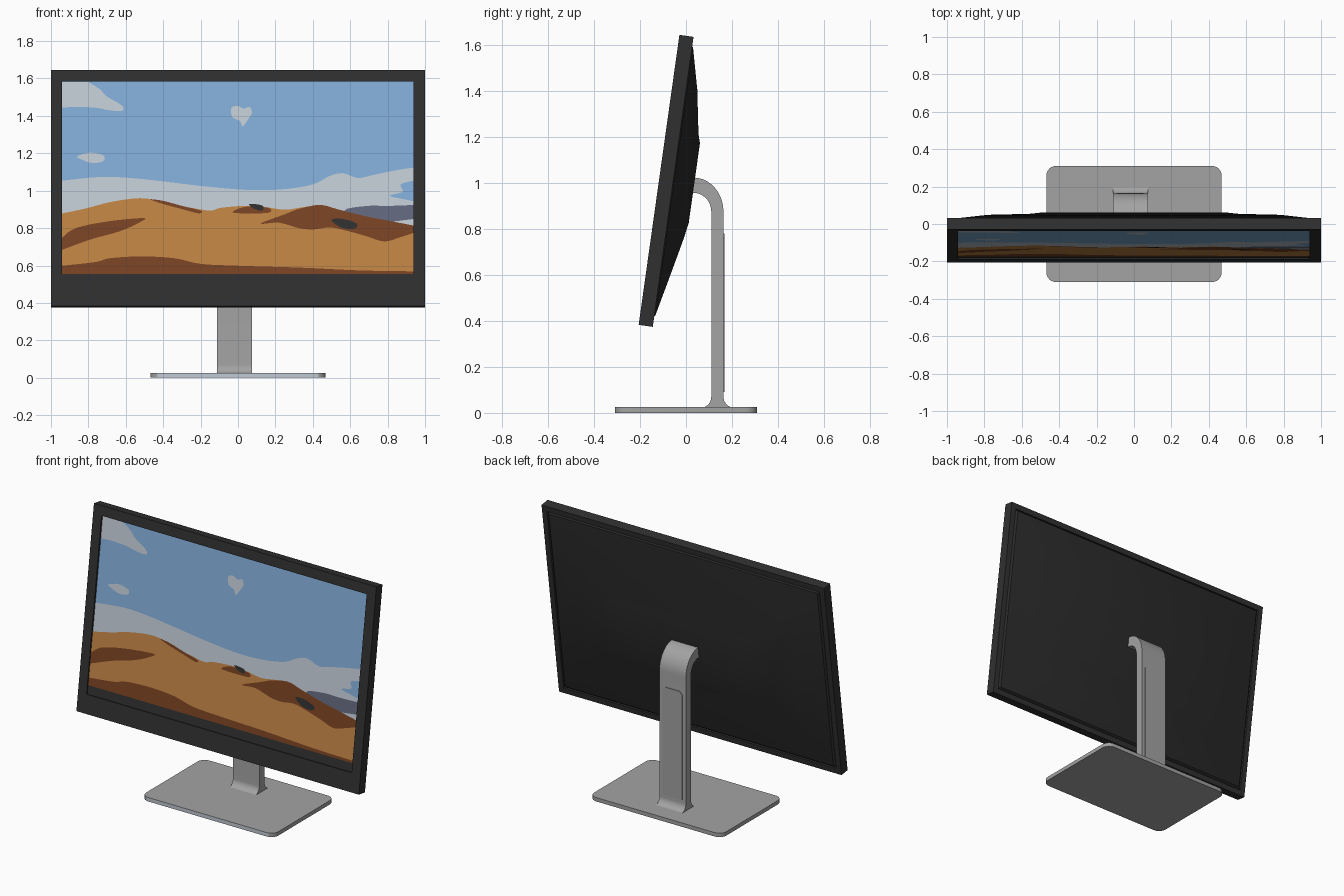
import bpy, bmesh, math
from mathutils import Vector

if "Cube" in bpy.data.objects:
    bpy.data.objects.remove(bpy.data.objects["Cube"])

TILT = math.radians(8)
FOOT = Vector((0, -0.206, 0.383))          # lower front edge of the tilted panel
H = (1.645 - FOOT.z) / math.cos(TILT)      # panel height along its own plane


def material(name, rgb):
    lin = [((c / 255 + 0.055) / 1.055) ** 2.4 for c in rgb]
    m = bpy.data.materials.new(name)
    m.diffuse_color = (*lin, 1)
    m.use_nodes = True
    m.node_tree.nodes["Principled BSDF"].inputs["Base Color"].default_value = m.diffuse_color
    return m


FRAME = material("charcoal_frame", (48, 48, 48))
BACK = material("black_back", (42, 42, 42))
METAL = material("grey_metal", (163, 163, 163))
SKY = material("sky_blue", (130, 173, 214))
CLOUD = material("pale_cloud", (193, 202, 211))
SAND = material("orange_sand", (191, 131, 68))
SHADE = material("brown_sand", (121, 66, 34))
HILL = material("slate_hill", (97, 103, 124))


def make(name, bm, *mats, tilted=False, smooth=None):
    me = bpy.data.meshes.new(name)
    bm.to_mesh(me)
    bm.free()
    ob = bpy.data.objects.new(name, me)
    bpy.context.collection.objects.link(ob)
    for m in mats:
        me.materials.append(m)
    if tilted:
        ob.location = FOOT
        ob.rotation_euler.x = -TILT
    if smooth:
        bpy.ops.object.select_all(action='DESELECT')
        ob.select_set(True)
        bpy.context.view_layer.objects.active = ob
        bpy.ops.object.shade_smooth_by_angle(angle=math.radians(smooth))
    return ob


def loft(rects, cap=False):
    """Join rectangles (x0, x1, v0, v1, depth) one after another."""
    bm = bmesh.new()
    rings = [[bm.verts.new(p) for p in ((a, d, c), (b, d, c), (b, d, e), (a, d, e))]
             for a, b, c, e, d in rects]
    for r, s in zip(rings, rings[1:]):
        for i in range(4):
            j = (i + 1) % 4
            bm.faces.new((r[i], r[j], s[j], s[i]))
    if cap:
        bm.faces.new(rings[-1])
    return bm


def prism(pts, vec):
    """Extrude a flat outline along vec into a solid."""
    bm = bmesh.new()
    f = bm.faces.new([bm.verts.new(p) for p in pts])
    ext = bmesh.ops.extrude_face_region(bm, geom=[f])['geom']
    bmesh.ops.translate(bm, vec=vec, verts=[g for g in ext if isinstance(g, bmesh.types.BMVert)])
    bmesh.ops.recalc_face_normals(bm, faces=bm.faces)
    return bm


def arc(cx, cy, rx, ry, a0, a1, n=10):
    return [(cx + rx * math.cos(math.radians(a0 + (a1 - a0) * i / n)),
             cy + ry * math.sin(math.radians(a0 + (a1 - a0) * i / n))) for i in range(n + 1)]


# Display frame: back lip, outer walls, front bezel and screen recess
X0, X1, Z0, Z1 = -0.94, 0.937, 0.50, 1.585
up = lambda z: (z - FOOT.z) / math.cos(TILT)
REC = 0.012
bm = loft([(-.965, .965, .035, H - .035, .05), (-.965, .965, .035, H - .035, .062),
           (-1, 1, 0, H, .062), (-1, 1, 0, H, 0),
           (X0, X1, up(Z0), up(Z1), 0), (X0, X1, up(Z0), up(Z1), REC)])
bmesh.ops.recalc_face_normals(bm, faces=bm.faces)
outer = max(bm.faces, key=lambda f: f.calc_center_median().x)
if outer.normal.x < 0:
    bmesh.ops.reverse_faces(bm, faces=bm.faces)
make("display_frame", bm, FRAME, tilted=True)

# Bulging back cover
bm = loft([(-w, w, a, b, d) for w, a, b, d in (
    (.965, .035, H - .035, .05), (.95, .05, H - .045, .066), (.78, .25, 1.05, .11),
    (.56, .40, .86, .142), (.50, .47, .82, .154))], cap=True)
bmesh.ops.recalc_face_normals(bm, faces=bm.faces)
bm.faces.ensure_lookup_table()
if bm.faces[-1].normal.y < 0:
    bmesh.ops.reverse_faces(bm, faces=bm.faces)
make("back_cover", bm, BACK, tilted=True, smooth=25)


# Screen picture: thin layered sheets
def curve(pts, closed=False, n=4):
    """Catmull-Rom curve through the points."""
    k = len(pts)
    at = lambda i: Vector(pts[i % k] if closed else pts[min(max(i, 0), k - 1)])
    out = []
    for i in range(k if closed else k - 1):
        a, b, c, d = (at(i + o) for o in (-1, 0, 1, 2))
        for s in range(n):
            t = s / n
            out.append((2 * b + (c - a) * t + (2 * a - 5 * b + 4 * c - d) * t * t
                        + (3 * b - a - 3 * c + d) * t ** 3) / 2)
    return out if closed else out + [at(k - 1)]


def sheet(name, mat, layer, pts):
    bm = bmesh.new()
    f = bm.faces.new([bm.verts.new((min(max(x, X0), X1), REC - 0.001 * layer, up(z))) for x, z in pts])
    f.normal_update()
    if f.normal.y > 0:
        f.normal_flip()
    bmesh.ops.triangulate(bm, faces=bm.faces)
    make(name, bm, mat, tilted=True)


def band(name, mat, layer, top, base):
    sheet(name, mat, layer, curve(top) + [(X1, base), (X0, base)])


def blob(name, mat, layer, *pts):
    sheet(name, mat, layer, curve(pts, True))


sheet("sky", SKY, 0, [(X0, Z0), (X1, Z0), (X1, Z1), (X0, Z1)])
band("haze", CLOUD, 1, [
    (X0, 1.055), (-.74, 1.075), (-.58, 1.07), (-.39, 1.05), (-.18, 1.025), (.06, 1.005), (.25, 1.01),
    (.40, 1.035), (.49, 1.08), (.56, 1.095), (.64, 1.07), (.72, 1.085), (.84, 1.11), (X1, 1.125)], .7)
sheet("sky_gap", SKY, 2, curve([(X1, 1.055), (.87, 1.035), (.88, .995), (.81, .975), (.89, .955), (X1, .945)]))
sheet("far_hill", HILL, 2, curve([(X1, .925), (.80, .92), (.69, .92), (.57, .895), (.70, .83), (X1, .85)]))
band("sand", SAND, 3, [
    (X0, .88), (-.82, .905), (-.685, .94), (-.55, .96), (-.46, .955), (-.34, .925), (-.25, .91),
    (-.15, .895), (-.09, .91), (.035, .92), (.14, .915), (.25, .90), (.36, .915), (.44, .92),
    (.54, .895), (.68, .865), (.81, .835), (X1, .815)], Z0)
sheet("left_dune_shade", SHADE, 4, curve([
    (X0, .75), (-.87, .80), (-.71, .835), (-.51, .855), (-.52, .835), (-.63, .785), (-.79, .74), (X0, .685)]))
sheet("right_dune_shade", SHADE, 4, curve([
    (X1, .775), (.86, .75), (.78, .73), (.68, .76), (.57, .79), (.49, .805), (.41, .795), (.33, .80),
    (.22, .83), (.12, .825), (.25, .875), (.33, .905), (.44, .925), (.54, .90), (.68, .865),
    (.81, .84), (X1, .815)]))
blob("ridge_shade", SHADE, 4, (-.47, .955), (-.40, .947), (-.30, .92), (-.20, .895), (-.21, .88),
     (-.30, .903), (-.40, .93))
blob("middle_shade", SHADE, 4, (-.03, .885), (.04, .915), (.16, .91), (.17, .885), (.08, .88))
blob("middle_rock", FRAME, 5, (.06, .93), (.13, .922), (.13, .895), (.085, .905))
blob("right_rock", FRAME, 5, (.50, .845), (.56, .85), (.635, .825), (.62, .797), (.55, .805))
band("near_shade", SHADE, 4, [
    (X0, .60), (-.76, .62), (-.685, .64), (-.52, .65), (-.34, .64), (-.20, .61), (0, .60),
    (.33, .59), (.65, .575), (X1, .57)], Z0)
band("bottom_strip", FRAME, 5, [(X0, .555), (X1, .555)], Z0)
sheet("corner_cloud", CLOUD, 1, curve([
    (X0, 1.445), (-.87, 1.45), (-.76, 1.445), (-.68, 1.43), (-.615, 1.43), (-.625, 1.46),
    (-.70, 1.505), (-.74, 1.545), (-.80, 1.583)]) + [(X0, 1.583)])
blob("small_cloud", CLOUD, 1, (-.86, 1.185), (-.79, 1.205), (-.72, 1.19), (-.72, 1.16), (-.78, 1.15), (-.84, 1.17))
blob("middle_cloud", CLOUD, 1, (-.035, 1.445), (0, 1.455), (.03, 1.44), (.06, 1.45), (.075, 1.42),
     (.055, 1.385), (.025, 1.345), (.01, 1.375), (-.03, 1.395))

# Stand: flared foot, straight column, curved neck into the back cover
profile = (arc(.21, .07, .047, .047, 270, 180) + arc(.033, .876, .13, .148, 0, 90)
           + [(0, 1.024), (0, .957)] + arc(.035, .876, .075, .081, 90, 0)
           + arc(.065, .07, .045, .047, 0, -90))
bm = prism([(-.113, y, z) for y, z in profile], (.187, 0, 0))
make("stand_column", bm, METAL, smooth=30)

# Cover plate on the back of the column
bm = prism([(x, .162, z) for x, z in ((-.09, .09), (.05, .09), (.05, .76), (.03, .78), (-.07, .78), (-.09, .76))],
           (0, .005, 0))
make("column_cover", bm, METAL)

# Base plate with rounded corners and a pale front edge
W, D, R = .468, .31, .05
outline = [p for sx, sy, a in ((1, 1, 0), (-1, 1, 90), (-1, -1, 180), (1, -1, 270))
           for p in arc(sx * (W - R), sy * (D - R), R, R, a, a + 90, 6)]
bm = prism([(x, y, 0) for x, y in outline], (0, 0, .025))
for f in bm.faces:
    f.material_index = int(f.normal.y < -.99)
make("stand_base", bm, METAL, CLOUD, smooth=30)
